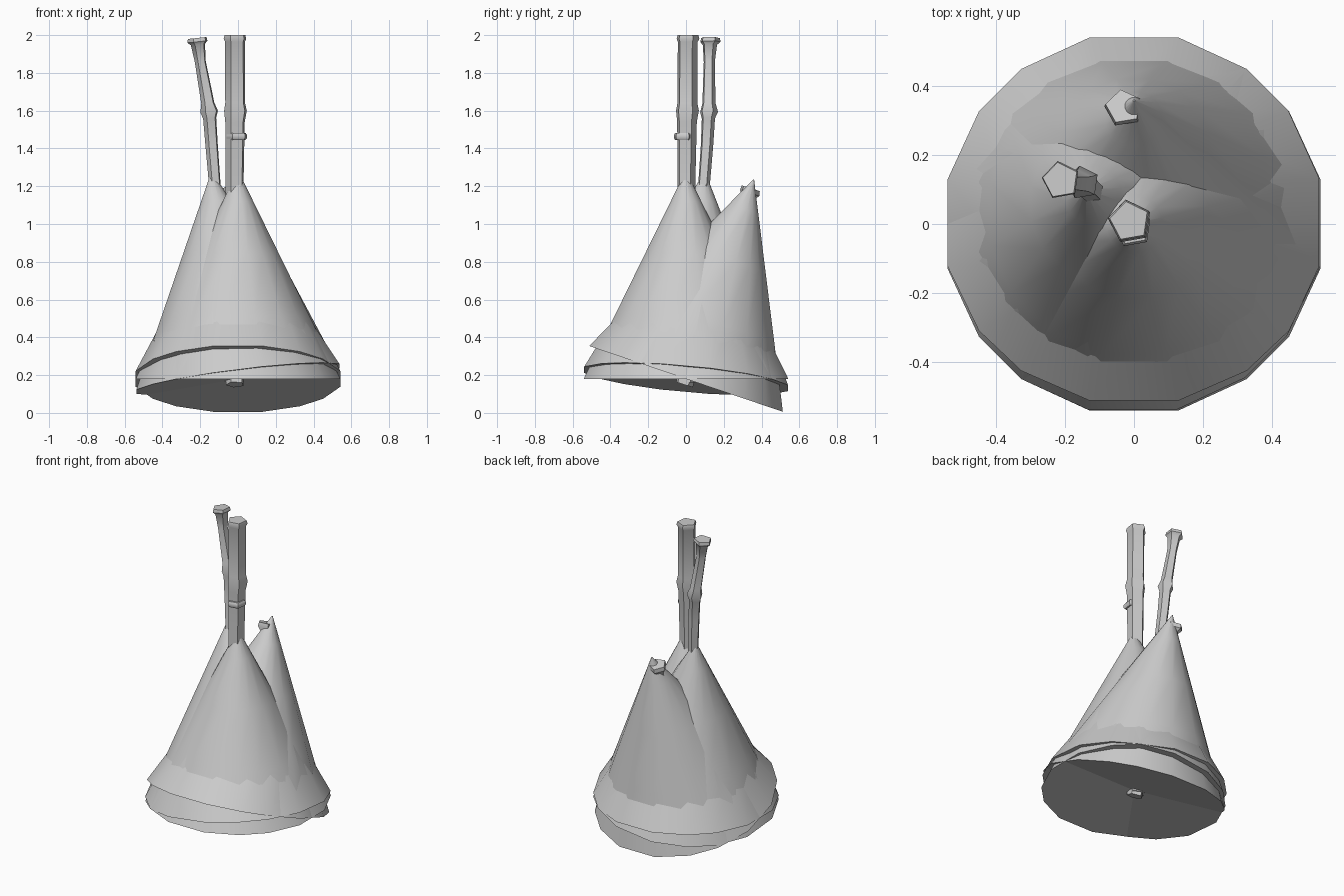
import bpy, bmesh, math
from mathutils import Vector, Matrix

if "Cube" in bpy.data.objects:
    bpy.data.objects.remove(bpy.data.objects["Cube"])

grey = bpy.data.materials.new("plain_grey")
grey.diffuse_color = (0.6, 0.6, 0.6, 1)
grey.use_nodes = True
grey.node_tree.nodes["Principled BSDF"].inputs["Base Color"].default_value = grey.diffuse_color

PIVOT = Vector((0, 0, 0.18))          # shared centre of all three base discs


def finish(name, bm, angle):
    bmesh.ops.recalc_face_normals(bm, faces=bm.faces)
    me = bpy.data.meshes.new(name)
    bm.to_mesh(me)
    bm.free()
    me.materials.append(grey)
    me.shade_smooth()
    me.set_sharp_from_angle(angle=math.radians(angle))
    ob = bpy.data.objects.new(name, me)
    bpy.context.collection.objects.link(ob)
    return ob


def skin(bm, rings):
    for a, b in zip(rings, rings[1:]):
        n = len(a)
        for i in range(n):
            bm.faces.new((a[i], a[(i + 1) % n], b[(i + 1) % n], b[i]))


# Sixteen slightly uneven corners, as on the base rim
CORNERS = [math.radians(q + a) for q in (0, 90, 180, 270) for a in (13.5, 36, 54, 76.5)]


def cone(name, apex, radius=0.557):
    """Closed cone whose base disc is square to the line from pivot to apex."""
    axis = Vector(apex) - PIVOT
    rot = Vector((0, 0, 1)).rotation_difference(axis).to_matrix()
    h = axis.length
    bm = bmesh.new()
    rings = []
    for t in (0, 0.3, 0.6, 0.85, 0.995):
        r = radius * (1 - t)
        rings.append([bm.verts.new(PIVOT + rot @ Vector((r * math.cos(a), r * math.sin(a), h * t)))
                      for a in CORNERS])
    skin(bm, rings)
    bm.faces.new(rings[0])
    bm.faces.new(rings[-1])
    return finish(name, bm, 35)


def stick(name, path, tilt=None):
    """Five-sided stalk through (x, y, z, radius) rings, capped at both ends."""
    tilt = tilt or Matrix.Identity(3)
    bm = bmesh.new()
    rings = []
    for x, y, z, r in path:
        ring = []
        for k in range(5):
            a = math.radians(28 + 72 * k)
            ring.append(bm.verts.new(Vector((x, y, z)) +
                                     tilt @ Vector((r * math.cos(a), r * math.sin(a), 0))))
        rings.append(ring)
    skin(bm, rings)
    bm.faces.new(rings[0])
    bm.faces.new(rings[-1])
    return finish(name, bm, 40)


# Three overlapping cones
cone("upright_cone", (0, 0, 1.285))
cone("left_cone", (-0.14, 0.10, 1.28))
cone("back_cone", (0, 0.36, 1.24))

# Tall upright stalk with a knuckle and flared tip
stick("upright_stalk", [
    (-0.015, 0, 0.16, 0.05), (-0.015, 0, 1.25, 0.051), (-0.013, 0.003, 1.54, 0.055),
    (-0.01, 0.005, 1.60, 0.064), (-0.012, 0.005, 1.64, 0.056), (-0.013, 0.007, 1.965, 0.056),
    (-0.013, 0.008, 1.98, 0.064), (-0.013, 0.008, 2.0, 0.058)])

# Slimmer stalk bending outward
stick("left_stalk", [
    (-0.03, 0.01, 0.17, 0.04), (-0.122, 0.095, 1.22, 0.033), (-0.138, 0.11, 1.42, 0.035),
    (-0.148, 0.117, 1.56, 0.037), (-0.150, 0.12, 1.595, 0.05), (-0.158, 0.12, 1.64, 0.037),
    (-0.198, 0.122, 1.86, 0.031), (-0.21, 0.125, 1.95, 0.040),
    (-0.212, 0.127, 1.965, 0.057), (-0.213, 0.127, 1.985, 0.053)],
    Matrix.Rotation(math.radians(-6), 3, 'Y'))

# Short stalk peeking out beside the back cone's tip
stick("back_stalk", [
    (-0.015, -0.01, 0.15, 0.05), (-0.015, 0.0, 0.2, 0.05), (-0.028, 0.325, 1.14, 0.035),
    (-0.03, 0.335, 1.165, 0.057), (-0.03, 0.341, 1.19, 0.053)],
    Matrix.Rotation(math.radians(-18), 3, 'X'))

# Small collar on the front of the upright stalk
stick("front_collar", [
    (-0.004, -0.012, 1.445, 0.050), (-0.004, -0.012, 1.455, 0.058),
    (-0.004, -0.012, 1.472, 0.058), (-0.004, -0.012, 1.482, 0.050)])
